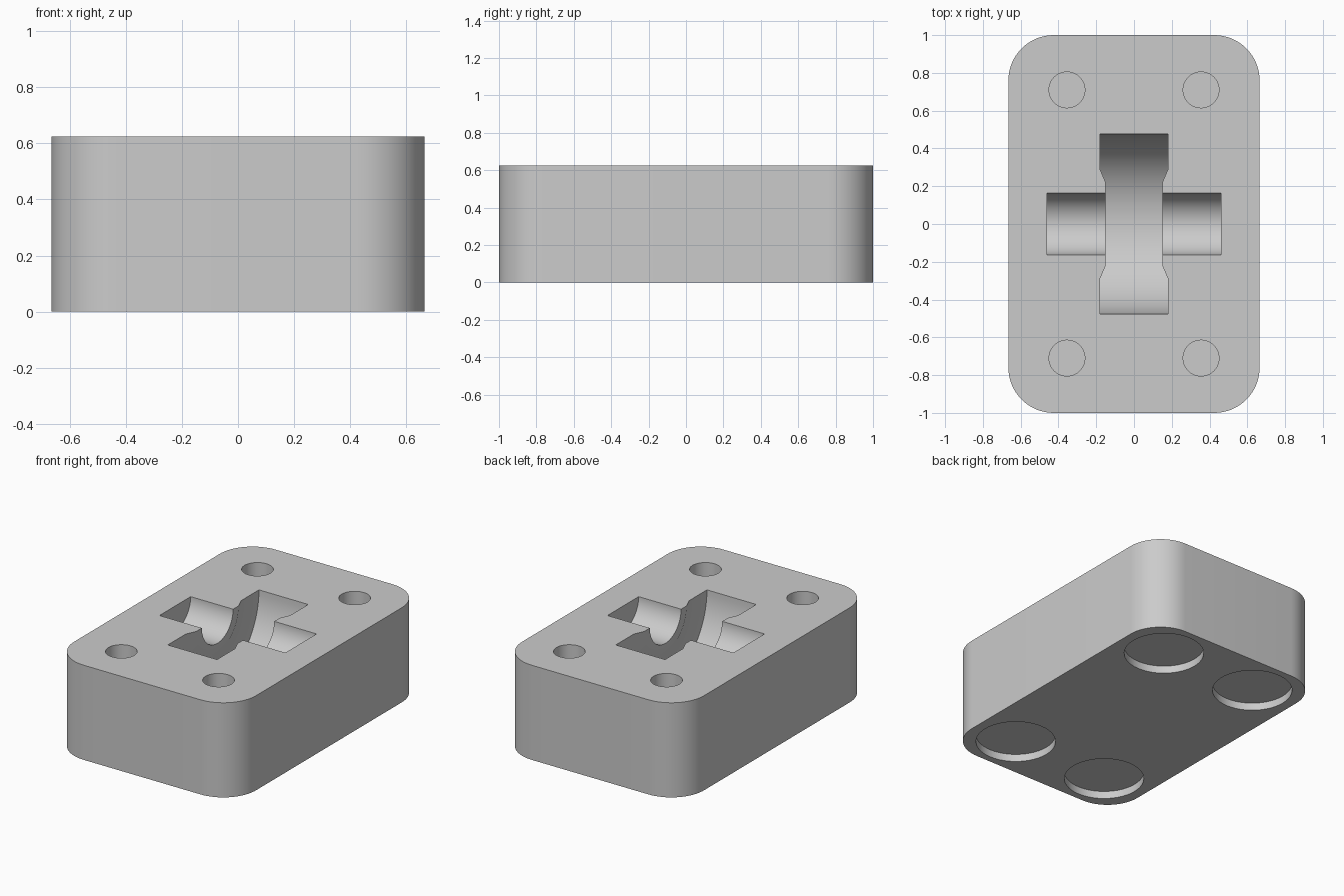
import bpy, bmesh, math
from mathutils import Matrix, Vector

W, L, H, R = 0.665, 1.0, 0.625, 0.24   # half width, half length, height, corner radius
SEGS = 96

cube = bpy.data.objects.get("Cube")
if cube:
    bpy.data.objects.remove(cube, do_unlink=True)

grey = bpy.data.materials.new("light_grey")
grey.use_nodes = True
colour = (0.6, 0.6, 0.6, 1)
grey.diffuse_color = colour
for node in grey.node_tree.nodes:
    if node.type == 'BSDF_PRINCIPLED':
        node.inputs["Base Color"].default_value = colour


def finish(bm, name):
    bmesh.ops.recalc_face_normals(bm, faces=bm.faces)
    mesh = bpy.data.meshes.new(name)
    bm.to_mesh(mesh)
    bm.free()
    mesh.materials.append(grey)
    obj = bpy.data.objects.new(name, mesh)
    bpy.context.collection.objects.link(obj)
    return obj


def rounded_block(name):
    bm = bmesh.new()
    ring = []
    for i, (sx, sy) in enumerate(((1, 1), (-1, 1), (-1, -1), (1, -1))):
        for k in range(17):
            a = math.pi / 2 * (i + k / 16)
            ring.append(bm.verts.new((sx * (W - R) + R * math.cos(a),
                                      sy * (L - R) + R * math.sin(a), 0)))
    base = bm.faces.new(ring)
    top = bmesh.ops.extrude_face_region(bm, geom=[base])["geom"]
    bmesh.ops.translate(bm, vec=(0, 0, H),
                        verts=[v for v in top if isinstance(v, bmesh.types.BMVert)])
    return finish(bm, name)


def add_cylinder(bm, x, y, z0, z1, r):
    bmesh.ops.create_cone(bm, cap_ends=True, segments=48, radius1=r, radius2=r, depth=z1 - z0,
                          matrix=Matrix.Translation((x, y, (z0 + z1) / 2)))


def wheel_and_axle_cutter():
    # Lathe profile of (x, radius): axle, tapered hub bosses, wide wheel
    half = [(-0.46, 0.163), (-0.15, 0.163), (-0.15, 0.22), (-0.18, 0.29), (-0.18, 0.476)]
    profile = half + [(-x, r) for x, r in reversed(half)]
    bm = bmesh.new()
    rings = []
    for x, r in profile:
        angles = [2 * math.pi * k / SEGS for k in range(SEGS)]
        rings.append([bm.verts.new(Vector((x, r * math.cos(a), H + r * math.sin(a))))
                      for a in angles])
    for a, b in zip(rings, rings[1:]):
        for k in range(SEGS):
            n = (k + 1) % SEGS
            bm.faces.new((a[k], a[n], b[n], b[k]))
    bm.faces.new(rings[0])
    bm.faces.new(rings[-1])
    return finish(bm, "wheel_cutter")


def hole_cutter():
    bm = bmesh.new()
    for sx in (-1, 1):
        for sy in (-1, 1):
            x, y = 0.355 * sx, 0.71 * sy
            add_cylinder(bm, x, y, 0.2, H + 0.1, 0.095)   # blind screw hole
            add_cylinder(bm, x, y, -0.1, 0.05, 0.245)     # foot recess underneath
    return finish(bm, "hole_cutter")


# Block with the wheel pocket, screw holes and foot recesses cut away
body = rounded_block("block")
bpy.ops.object.select_all(action='DESELECT')
bpy.context.view_layer.objects.active = body
body.select_set(True)
for cutter in (wheel_and_axle_cutter(), hole_cutter()):
    cutter.hide_render = True
    mod = body.modifiers.new("cut", 'BOOLEAN')
    mod.operation = 'DIFFERENCE'
    mod.solver = 'EXACT'
    mod.object = cutter
    bpy.ops.object.modifier_apply(modifier=mod.name)
    bpy.data.objects.remove(cutter, do_unlink=True)

bpy.ops.object.shade_smooth_by_angle(angle=math.radians(30))
